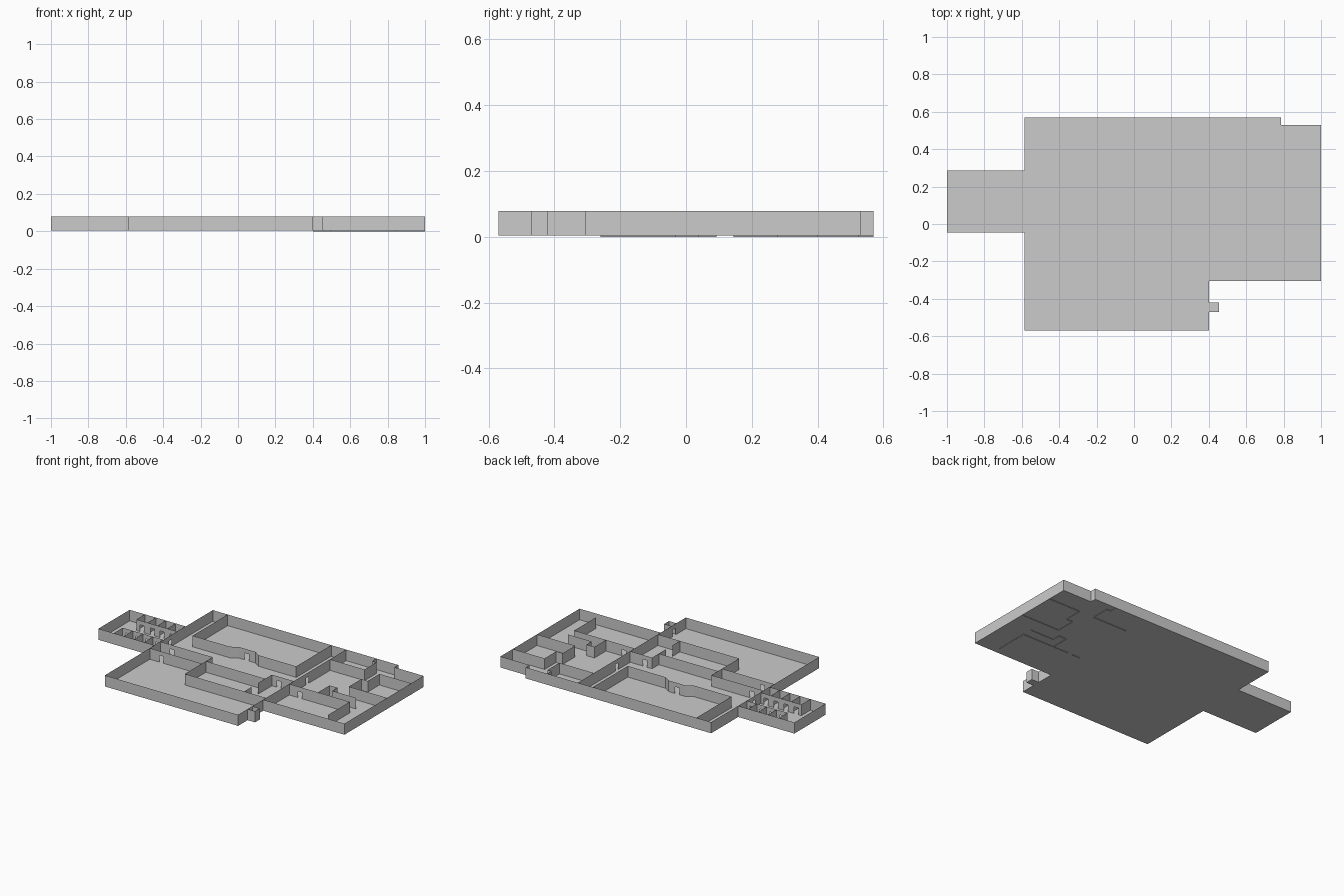
import bpy
from mathutils import Vector

if "Cube" in bpy.data.objects:
    bpy.data.objects.remove(bpy.data.objects["Cube"])

FLOOR, TOP = 0.004, 0.078
DOOR_W, DOOR_H = 0.03, 0.045


def make_object(name, verts, faces):
    mesh = bpy.data.meshes.new(name)
    mesh.from_pydata(verts, [], faces)
    mesh.update()
    obj = bpy.data.objects.new(name, mesh)
    bpy.context.collection.objects.link(obj)
    return obj


def wall(name, paths, doors=(), base=FLOOR):
    """Upright thin sheets along each path, with a doorway at every door point."""
    verts, faces = [], []

    def quad(a, b, z0, z1):
        i = len(verts)
        verts.extend([(a.x, a.y, z0), (b.x, b.y, z0), (b.x, b.y, z1), (a.x, a.y, z1)])
        faces.append((i, i + 1, i + 2, i + 3))

    for path in paths:
        for p, q in zip(path, path[1:]):
            a, b = Vector(p), Vector(q)
            d = (b - a).normalized()
            hits = []
            for door in doors:
                r = Vector(door) - a
                t = r.dot(d)
                if (r - d * t).length < 0.004 and 0 < t < (b - a).length:
                    hits.append(t)
            cur = a
            for t in sorted(hits):
                s, e = a + d * (t - DOOR_W / 2), a + d * (t + DOOR_W / 2)
                quad(cur, s, base, TOP)
                quad(s, e, base + DOOR_H, TOP)
                cur = e
            quad(cur, b, base, TOP)
    return make_object(name, verts, faces)


# Building outline, counter-clockwise, including entrance porch and corner notch
outline = [(-1, -.045), (-.585, -.045), (-.585, -.57), (.4, -.57), (.4, -.47),
           (.455, -.47), (.455, -.42), (.4, -.42), (.4, -.305), (1, -.305),
           (1, .53), (.785, .53), (.785, .57), (-.585, .57), (-.585, .285), (-1, .285)]

# Floor (underside faces down)
make_object("floor", [(x, y, FLOOR) for x, y in outline],
            [tuple(reversed(range(len(outline))))])

# Outer walls
wall("outer_walls", [outline + outline[:1]])

# Cross walls between the wing, the main block and the right block
wall("wing_cross_wall", [[(-.585, -.045), (-.585, .285)]], [(-.585, .12)])
wall("right_cross_wall", [[(.4, -.305), (.4, .57)]], [(.4, .16)])
wall("porch_wall", [[(.4, -.47), (.4, -.42)]], [(.4, -.445)])

# Left wing: two rows of small cells, each with a door
for name, y_in, y_out, xs in (
        ("back_cells", .195, .285, [-.887, -.805, -.733, -.66, -.588]),
        ("front_cells", .05, -.045, [-.887, -.812, -.737, -.662, -.588])):
    dividers = [[(x, y_in), (x, y_out)] for x in xs]
    doors = [((a + b) / 2, y_in) for a, b in zip(xs, xs[1:])]
    wall(name, [[(xs[0], y_in), (xs[-1], y_in)]] + dividers, doors)

# Main block: large hall with an angled bay
wall("hall_walls", [[(-.475, .57), (-.475, .2), (-.2, .2), (-.155, .228), (-.03, .228),
                     (.01, .2), (.29, .2), (.29, .57)]], [(-.095, .228)])

# Main block: corridor and middle rooms
wall("corridor_walls", [[(-.585, .018), (-.2, .018), (-.2, -.275), (.4, -.275)],
                        [(-.585, -.095), (-.2, -.095)],
                        [(-.2, -.053), (.238, -.053)],
                        [(.4, .018), (.238, .018), (.238, -.13)],
                        [(.238, -.2), (.238, -.275)]],
     [(-.5, .018), (-.5, -.095), (.29, .018)])
# the middle front wall joins the right cross wall
wall("middle_side_wall", [[(.4, -.275), (.4, -.305)]])

# Right block: rooms whose walls reach slightly below the floor
wall("corner_room_walls", [[(.4, .4), (.655, .4), (.655, .525), (.625, .525), (.625, .57)]], base=0)
wall("stepped_room_walls", [[(1, .4), (.765, .4), (.765, .277), (.717, .277),
                             (.717, .145), (1, .145)]], base=0)
wall("front_room_walls", [[(.4, -.03), (.847, -.03), (.847, -.26)]], [(.48, -.03)], base=0)
wall("nook_walls", [[(.612, -.03), (.612, .092), (.67, .092), (.67, .038), (.845, .038)]], base=0)
